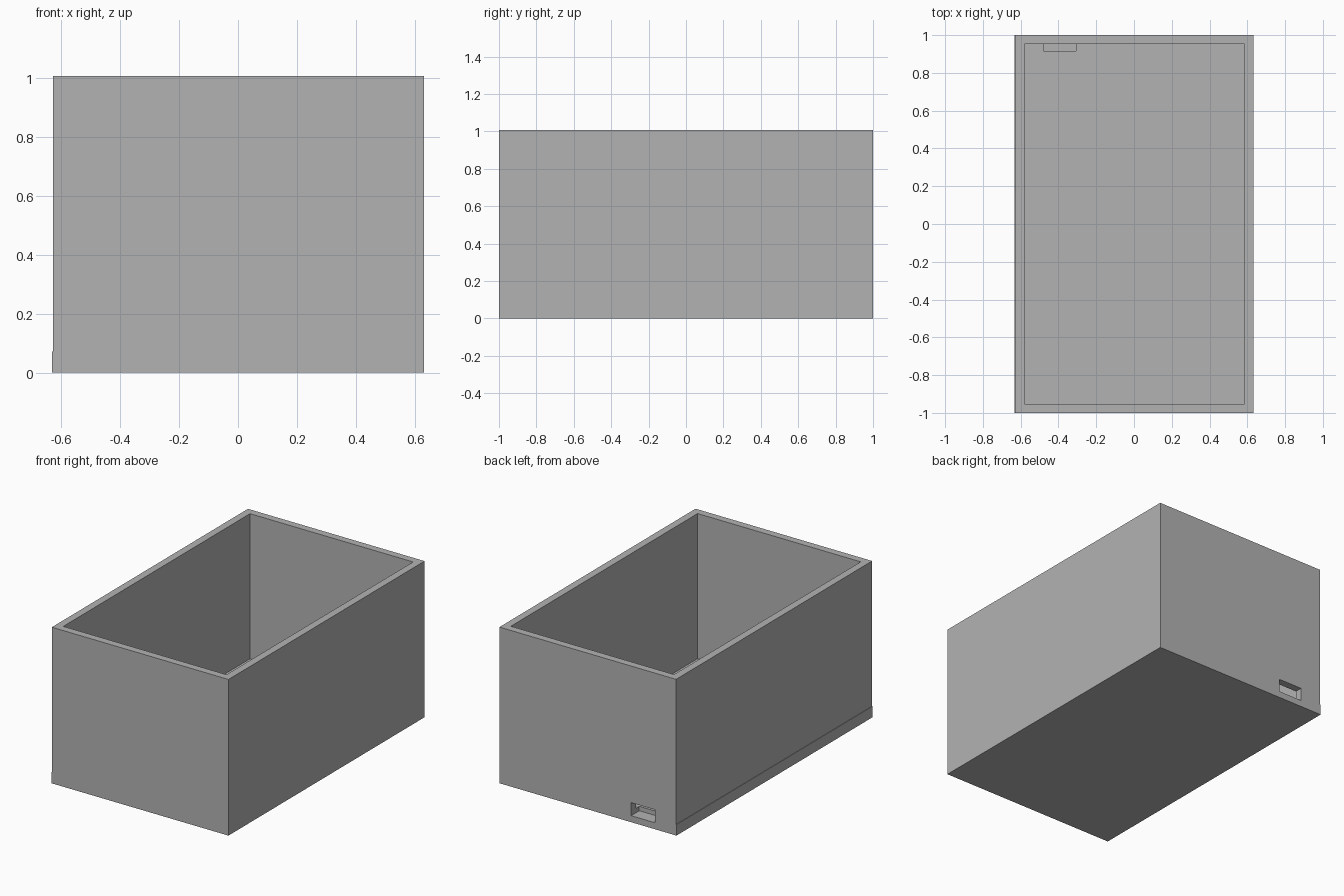
import bpy
import bmesh
from mathutils import Vector

old = bpy.data.objects.get("Cube")
if old:
    bpy.data.objects.remove(old, do_unlink=True)

# Main sizes
HEIGHT, FLOOR, WALL = 1.008, 0.071, 0.048
HALF_W, HALF_L, STEP = 0.632, 1.0, 0.003

# Single grey plastic
grey = bpy.data.materials.new("plain grey")
grey.use_nodes = True
colour = (0.45, 0.45, 0.45, 1)
grey.diffuse_color = colour
grey.node_tree.nodes["Principled BSDF"].inputs["Base Color"].default_value = colour


def extrude_profile(name, profile, y0, y1):
    """Extrude a closed XZ outline from y0 to y1."""
    bm = bmesh.new()
    face = bm.faces.new([bm.verts.new((x, y0, z)) for x, z in profile])
    new = bmesh.ops.extrude_face_region(bm, geom=[face])["geom"]
    verts = [v for v in new if isinstance(v, bmesh.types.BMVert)]
    bmesh.ops.translate(bm, verts=verts, vec=Vector((0, y1 - y0, 0)))
    bmesh.ops.recalc_face_normals(bm, faces=bm.faces)
    mesh = bpy.data.meshes.new(name)
    bm.to_mesh(mesh)
    bm.free()
    mesh.materials.append(grey)
    obj = bpy.data.objects.new(name, mesh)
    bpy.context.collection.objects.link(obj)
    return obj


def cut(target, name, x0, x1, y0, y1, z0, z1):
    """Subtract a block from the target."""
    cutter = extrude_profile(name, [(x0, z0), (x1, z0), (x1, z1), (x0, z1)], y0, y1)
    cutter.hide_render = True
    mod = target.modifiers.new(name, "BOOLEAN")
    mod.operation, mod.solver, mod.object = "DIFFERENCE", "EXACT", cutter
    bpy.context.view_layer.objects.active = target
    bpy.ops.object.modifier_apply(modifier=name)
    bpy.data.objects.remove(cutter, do_unlink=True)


# Box body, its base standing slightly proud along one long side
upper = -HALF_W + STEP
body = extrude_profile("open_box", [
    (-HALF_W, 0), (HALF_W, 0), (HALF_W, HEIGHT),
    (upper, HEIGHT), (upper, FLOOR), (-HALF_W, FLOOR)], -HALF_L, HALF_L)

# Open interior
cut(body, "interior", upper + WALL, HALF_W - WALL,
    -HALF_L + WALL, HALF_L - WALL, FLOOR, HEIGHT + 0.1)

# Port slot through the back wall, dipping into the floor
cut(body, "port_slot", -0.478, -0.308, 0.917, HALF_L + 0.1, 0.042, 0.126)
